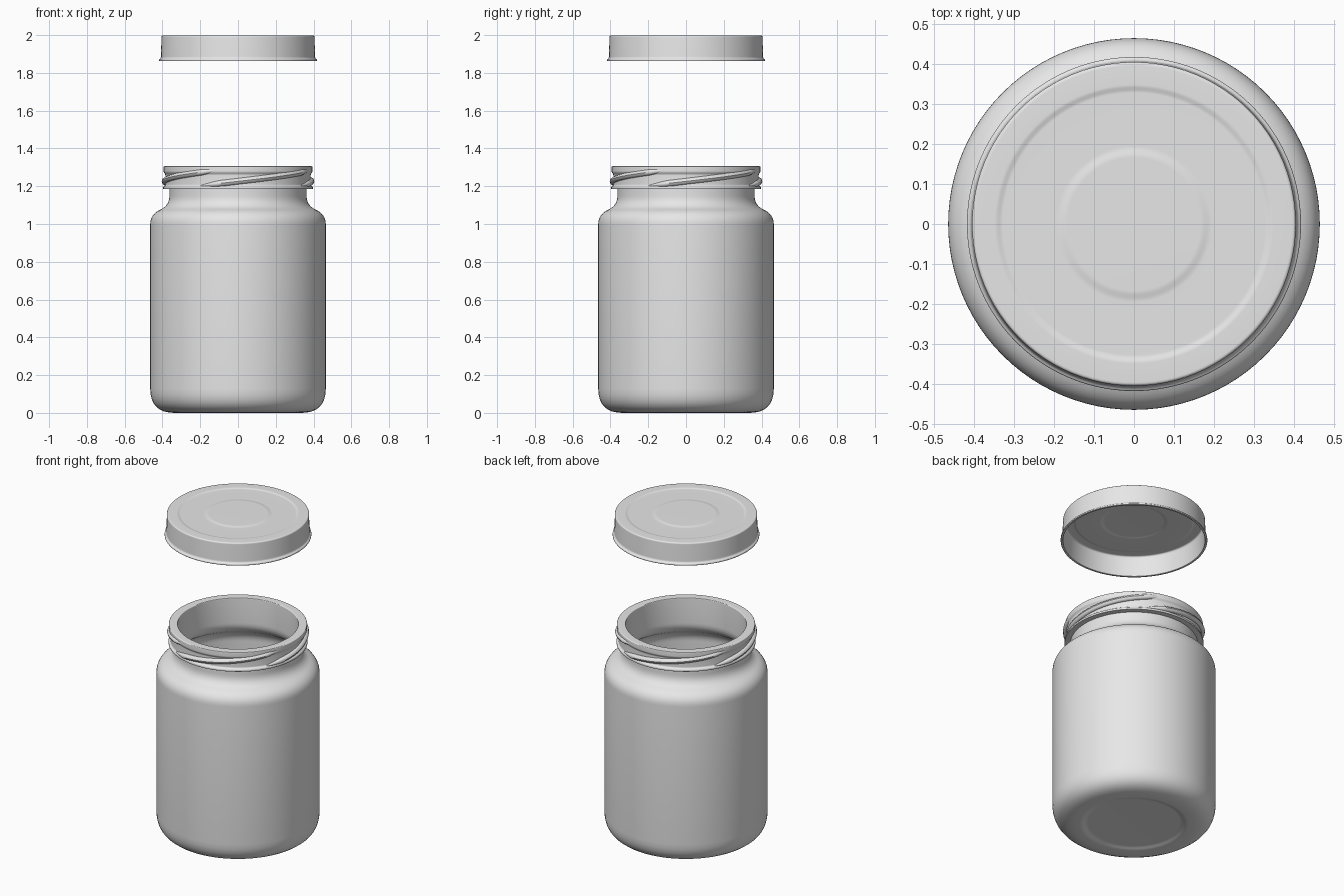
import bpy, bmesh, math
from mathutils import Vector

if "Cube" in bpy.data.objects:
    bpy.data.objects.remove(bpy.data.objects["Cube"])

SEGMENTS = 96
grey = bpy.data.materials.new("plain grey")
grey.use_nodes = True
grey.diffuse_color = (0.8, 0.8, 0.8, 1)
grey.node_tree.nodes["Principled BSDF"].inputs["Base Color"].default_value = (0.8, 0.8, 0.8, 1)


def rounded(points, steps=8):
    """Round each profile corner (radius, height, fillet) into a short curve."""
    out = []
    for i, (r, z, fillet) in enumerate(points):
        c = Vector((r, z))
        if fillet == 0:
            out.append(c)
            continue
        before, after = Vector(points[i - 1][:2]), Vector(points[i + 1][:2])
        a = c + (before - c).normalized() * fillet
        b = c + (after - c).normalized() * fillet
        for k in range(steps + 1):
            t = k / steps
            out.append(a * (1 - t) ** 2 + c * 2 * t * (1 - t) + b * t ** 2)
    return out


def finish(name, bm):
    bmesh.ops.recalc_face_normals(bm, faces=bm.faces)
    mesh = bpy.data.meshes.new(name)
    bm.to_mesh(mesh)
    bm.free()
    mesh.materials.append(grey)
    obj = bpy.data.objects.new(name, mesh)
    bpy.context.collection.objects.link(obj)
    bpy.ops.object.select_all(action='DESELECT')
    obj.select_set(True)
    bpy.context.view_layer.objects.active = obj
    bpy.ops.object.shade_smooth_by_angle(angle=math.radians(40))
    return obj


def lathe(name, points):
    """Spin a profile that starts and ends on the axis."""
    bm = bmesh.new()
    verts = [bm.verts.new((p.x, 0, p.y)) for p in rounded(points)]
    edges = [bm.edges.new(pair) for pair in zip(verts, verts[1:])]
    bmesh.ops.spin(bm, geom=verts + edges, cent=(0, 0, 0), axis=(0, 0, 1),
                   angle=math.tau, steps=SEGMENTS)
    bmesh.ops.remove_doubles(bm, verts=bm.verts, dist=0.0001)
    return finish(name, bm)


# Glass jar: outer wall up to the rim, then the inner wall down to the floor
lathe("jar", [
    (0, 0.01, 0), (0.27, 0.01, 0.01), (0.30, 0, 0.01),
    (0.465, 0, 0.13), (0.465, 1.05, 0.055), (0.363, 1.10, 0.05),
    (0.363, 1.185, 0), (0.396, 1.185, 0.003), (0.396, 1.198, 0.005),
    (0.385, 1.205, 0.005), (0.385, 1.262, 0.005), (0.394, 1.275, 0.006),
    (0.394, 1.306, 0.006), (0.343, 1.306, 0.006),
    (0.343, 1.10, 0.05), (0.44, 1.04, 0.05), (0.44, 0.03, 0.11), (0, 0.03, 0)])


# Four slanted ridges that taper into the neck at both ends
def screw_thread(index, steps=40, sides=10):
    bm = bmesh.new()
    rings = []
    for i in range(steps + 1):
        t = i / steps
        angle = math.radians(-125 + 115 * t + 90 * index)
        z = 1.198 + 0.092 * t
        fade = max(0.08, min(1, 6 * t, 6 * (1 - t)))
        ring = []
        for k in range(sides):
            a = math.tau * k / sides
            r = 0.385 + 0.019 * fade * math.cos(a)
            ring.append(bm.verts.new((r * math.cos(angle), r * math.sin(angle),
                                      z + 0.017 * fade * math.sin(a))))
        rings.append(ring)
    for low, high in zip(rings, rings[1:]):
        for k in range(sides):
            n = (k + 1) % sides
            bm.faces.new((low[k], low[n], high[n], high[k]))
    bm.faces.new(rings[0])
    bm.faces.new(rings[-1])
    finish(f"screw_thread_{index + 1}", bm)


for index in range(4):
    screw_thread(index)

# Floating lid: pressed top panel, skirt with a curled lip, hollow underside
lathe("lid", [
    (0, 1.999, 0), (0.172, 1.999, 0.006), (0.19, 1.995, 0.006),
    (0.332, 1.995, 0.004), (0.345, 1.999, 0.004),
    (0.405, 1.999, 0.009), (0.408, 1.878, 0.008), (0.418, 1.872, 0.004),
    (0.418, 1.862, 0.004), (0.404, 1.862, 0.004),
    (0.397, 1.989, 0.012), (0.345, 1.989, 0.004), (0.332, 1.985, 0.004),
    (0.19, 1.985, 0.006), (0.172, 1.989, 0.006), (0, 1.989, 0)])
